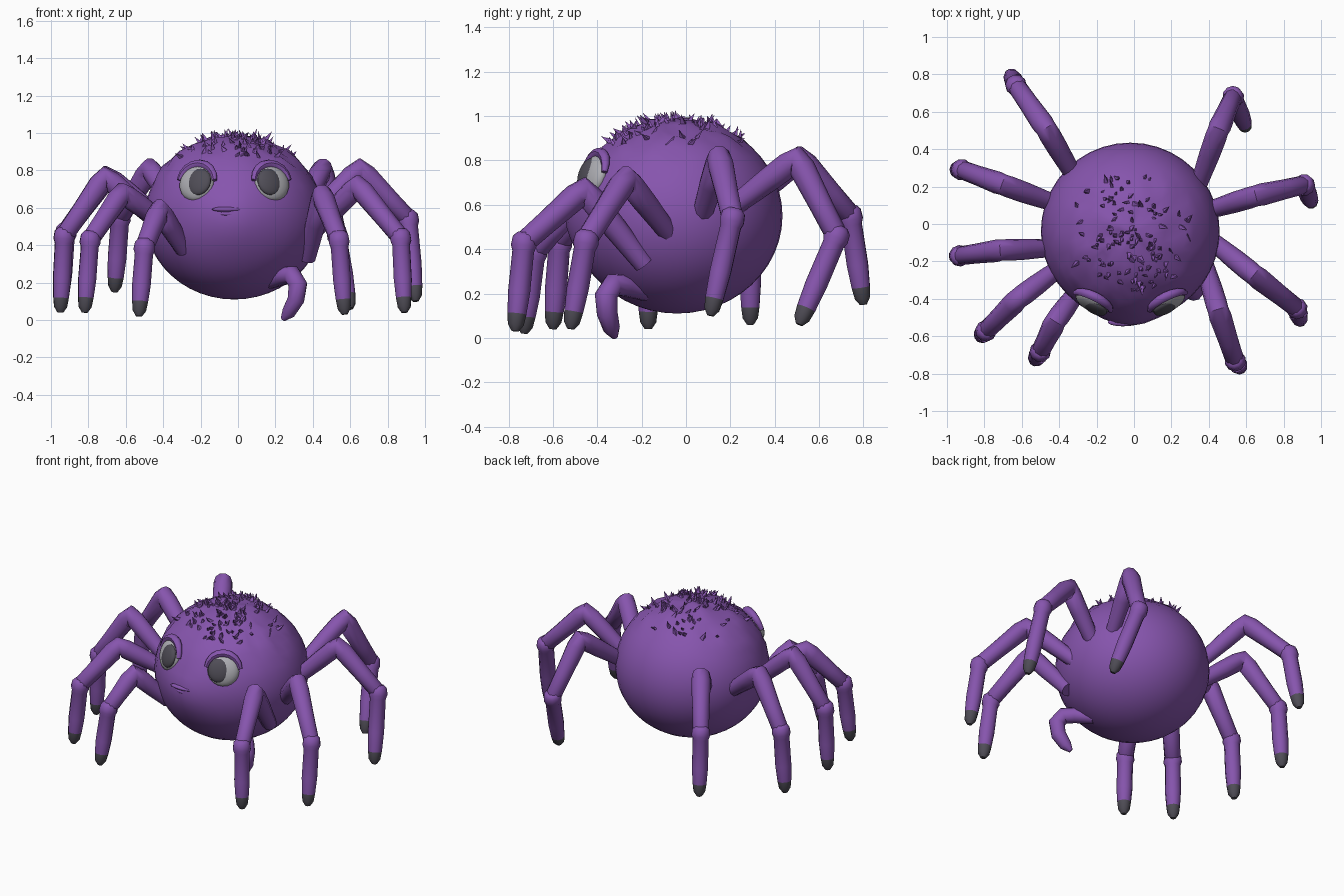
import bpy, bmesh, math, random
from mathutils import Vector, Matrix, noise

cube = bpy.data.objects.get("Cube")
if cube:
    bpy.data.objects.remove(cube, do_unlink=True)
random.seed(4)
UP = Vector((0, 0, 1))


def material(name, color):
    m = bpy.data.materials.new(name)
    m.use_nodes = True
    rgba = (*color, 1)
    m.diffuse_color = rgba
    bsdf = m.node_tree.nodes["Principled BSDF"]
    bsdf.inputs["Base Color"].default_value = rgba
    bsdf.inputs["Roughness"].default_value = 0.8
    return m


PURPLE = material("purple", (0.24, 0.09, 0.42))
CHARCOAL = material("charcoal", (0.08, 0.075, 0.095))
GREY = material("pale grey", (0.42, 0.42, 0.45))


def finish(name, bm, mats, angle=45):
    bmesh.ops.recalc_face_normals(bm, faces=bm.faces)
    mesh = bpy.data.meshes.new(name)
    bm.to_mesh(mesh)
    bm.free()
    for m in mats:
        mesh.materials.append(m)
    ob = bpy.data.objects.new(name, mesh)
    bpy.context.collection.objects.link(ob)
    bpy.ops.object.select_all(action='DESELECT')
    ob.select_set(True)
    bpy.context.view_layer.objects.active = ob
    bpy.ops.object.shade_smooth_by_angle(angle=math.radians(angle))
    return ob


def loft(bm, rings, side, dark_from=None, sides=10):
    """Skin a tube through (point, radius) rings; rings past dark_from get slot 1."""
    loops = []
    for i, (p, r) in enumerate(rings):
        t = (rings[min(i + 1, len(rings) - 1)][0] - rings[max(i - 1, 0)][0]).normalized()
        u = (side - t * side.dot(t)).normalized()
        v = t.cross(u)
        angles = [math.tau * k / sides for k in range(sides)]
        loops.append([bm.verts.new(p + (u * math.cos(a) + v * math.sin(a)) * r) for a in angles])
    for i in range(len(loops) - 1):
        for k in range(sides):
            j = (k + 1) % sides
            f = bm.faces.new((loops[i][k], loops[i][j], loops[i + 1][j], loops[i + 1][k]))
            f.material_index = int(dark_from is not None and i >= dark_from)
    bm.faces.new(loops[0])
    end = bm.faces.new(loops[-1])
    end.material_index = int(dark_from is not None)


def ellipsoid(name, loc, size, facing, mat):
    """Flattened ball whose thin axis points along facing."""
    bm = bmesh.new()
    bmesh.ops.create_uvsphere(bm, u_segments=20, v_segments=12, radius=1)
    turn = Vector(facing).to_track_quat('Z', 'Y').to_matrix().to_4x4()
    bm.transform(Matrix.Translation(loc) @ turn @ Matrix.Diagonal((*size, 1)))
    return finish(name, bm, [mat])


# Body: round ball with a slight snout and a lumpy crown
CENTER = Vector((-0.02, -0.04, 0.55))
RADII = Vector((0.478, 0.475, 0.44))


def body_point(d):
    p = CENTER + Vector((d.x * RADII.x, d.y * RADII.y, d.z * RADII.z))
    snout = math.exp(-((p - Vector((-0.03, -0.51, 0.55))).length / 0.16) ** 2)
    p.y -= 0.03 * snout
    crown = max(0, min(1, (d.z - 0.35 - 0.3 * d.y) * 2.5))
    return p + d * 0.022 * crown * noise.noise(d * 7)


bm = bmesh.new()
bmesh.ops.create_uvsphere(bm, u_segments=40, v_segments=24, radius=1)
for v in bm.verts:
    v.co = body_point(v.co.normalized())
finish("body", bm, [PURPLE])

# Hair tufts scattered over the crown
bm = bmesh.new()
count = 0
while count < 130:
    d = Vector((random.gauss(0, 0.4), random.gauss(-0.15, 0.42), 1)).normalized()
    if d.z < 0.62 or (d.y < -0.5 and d.z < 0.72):
        continue
    count += 1
    base = body_point(d) - d * 0.012
    lean = Vector((random.uniform(-1, 1), random.uniform(-1, 1), random.uniform(-0.2, 0.5)))
    tip = base + (d + lean * 0.75).normalized() * random.uniform(0.03, 0.062)
    loft(bm, [(base, random.uniform(0.011, 0.02)), (tip, 0.001)], d.orthogonal(), sides=4)
finish("hair_tufts", bm, [PURPLE], 20)

# Eyes with pupils turned inward, each sunk behind a rounded lid
for name, s, x in (("left", 1, 0.18), ("right", -1, -0.22)):
    n = Vector((s * 0.42, -0.85, 0.32)).normalized()
    c = Vector((x, -0.415, 0.73))
    ellipsoid(name + "_eye", c, (0.1, 0.1, 0.045), n, GREY)
    inward = Vector((-s, -0.45, 0)).normalized()
    ellipsoid(name + "_pupil", c + inward * 0.024 + n * 0.026, (0.07, 0.075, 0.026), n, CHARCOAL)
    bm = bmesh.new()
    right = n.cross(UP).normalized()
    above = right.cross(n)
    arc = []
    for k in range(9):
        a = math.pi * (0.05 + 0.9 * k / 8)
        thick = 0.012 + 0.014 * math.sin(a)
        arc.append((c + (right * math.cos(a) + above * math.sin(a)) * 0.107 + n * 0.005, thick))
    loft(bm, arc, n, sides=8)
    finish(name + "_eyelid", bm, [PURPLE])

# Mouth: two soft lips
ellipsoid("upper_lip", (-0.06, -0.525, 0.592), (0.08, 0.014, 0.022), (0, -1, 0), PURPLE)
ellipsoid("lower_lip", (-0.05, -0.522, 0.568), (0.055, 0.014, 0.02), (0, -1, 0), PURPLE)


def leg(name, hip, knee, ankle, foot):
    hip, knee, ankle, foot = map(Vector, (hip, knee, ankle, foot))
    side = (ankle - hip).cross(UP).normalized()
    bm = bmesh.new()
    # thigh and shin, bent at the knee
    a, b = (knee - hip).normalized(), (ankle - knee).normalized()
    loft(bm, [(hip - a * 0.05, 0.045), (hip.lerp(knee, 0.5), 0.056), (knee - a * 0.05, 0.058),
              (knee, 0.056), (knee + b * 0.05, 0.06), (knee.lerp(ankle, 0.6), 0.053),
              (ankle, 0.05), (ankle + b * 0.03, 0.03)], side)
    # lower leg with a collar on top and a dark claw at the end
    c = (foot - ankle).normalized()
    loft(bm, [(ankle - c * 0.045, 0.035), (ankle - c * 0.025, 0.053), (ankle + c * 0.015, 0.058),
              (ankle + c * 0.04, 0.049), (ankle.lerp(foot, 0.55), 0.05), (foot - c * 0.08, 0.043),
              (foot - c * 0.03, 0.036), (foot, 0.016)], side, dark_from=5)
    finish(name, bm, [PURPLE, CHARCOAL], 50)


# Walking legs: hip, knee, ankle, foot
LEGS = {
    "left_front_leg": ((.38, -.22, .37), (.45, -.46, .67), (.54, -.73, .43), (.57, -.77, .03)),
    "left_second_leg": ((.43, -.1, .5), (.64, -.27, .72), (.87, -.45, .44), (.89, -.52, .04)),
    "left_third_leg": ((.42, .08, .58), (.65, .15, .81), (.91, .21, .54), (.95, .11, .1)),
    "left_back_leg": ((.36, .25, .62), (.45, .5, .81), (.53, .68, .46), (.6, .51, .06)),
    "right_front_leg": ((-.31, -.37, .41), (-.42, -.52, .59), (-.5, -.68, .39), (-.53, -.73, .02)),
    "right_second_leg": ((-.42, -.25, .54), (-.62, -.4, .68), (-.79, -.57, .43), (-.82, -.6, .04)),
    "right_third_leg": ((-.46, -.13, .55), (-.71, -.14, .77), (-.93, -.17, .45), (-.95, -.17, .04)),
    "right_fourth_leg": ((-.45, .12, .57), (-.7, .21, .77), (-.92, .29, .47), (-.95, .29, .06)),
    "right_back_leg": ((-.34, .29, .62), (-.47, .51, .81), (-.63, .74, .55), (-.66, .8, .15)),
}
for name, joints in LEGS.items():
    leg(name, *joints)

# Small curled limb under the belly
bm = bmesh.new()
path = [((.17, -.18, .21), .045), ((.24, -.27, .235), .05), ((.29, -.33, .24), .052),
        ((.32, -.36, .19), .052), ((.31, -.355, .11), .047), ((.27, -.335, .04), .038),
        ((.24, -.32, .004), .014)]
loft(bm, [(Vector(p), r) for p, r in path], Vector((1, -0.8, 0)).cross(UP))
finish("curled_limb", bm, [PURPLE], 50)
